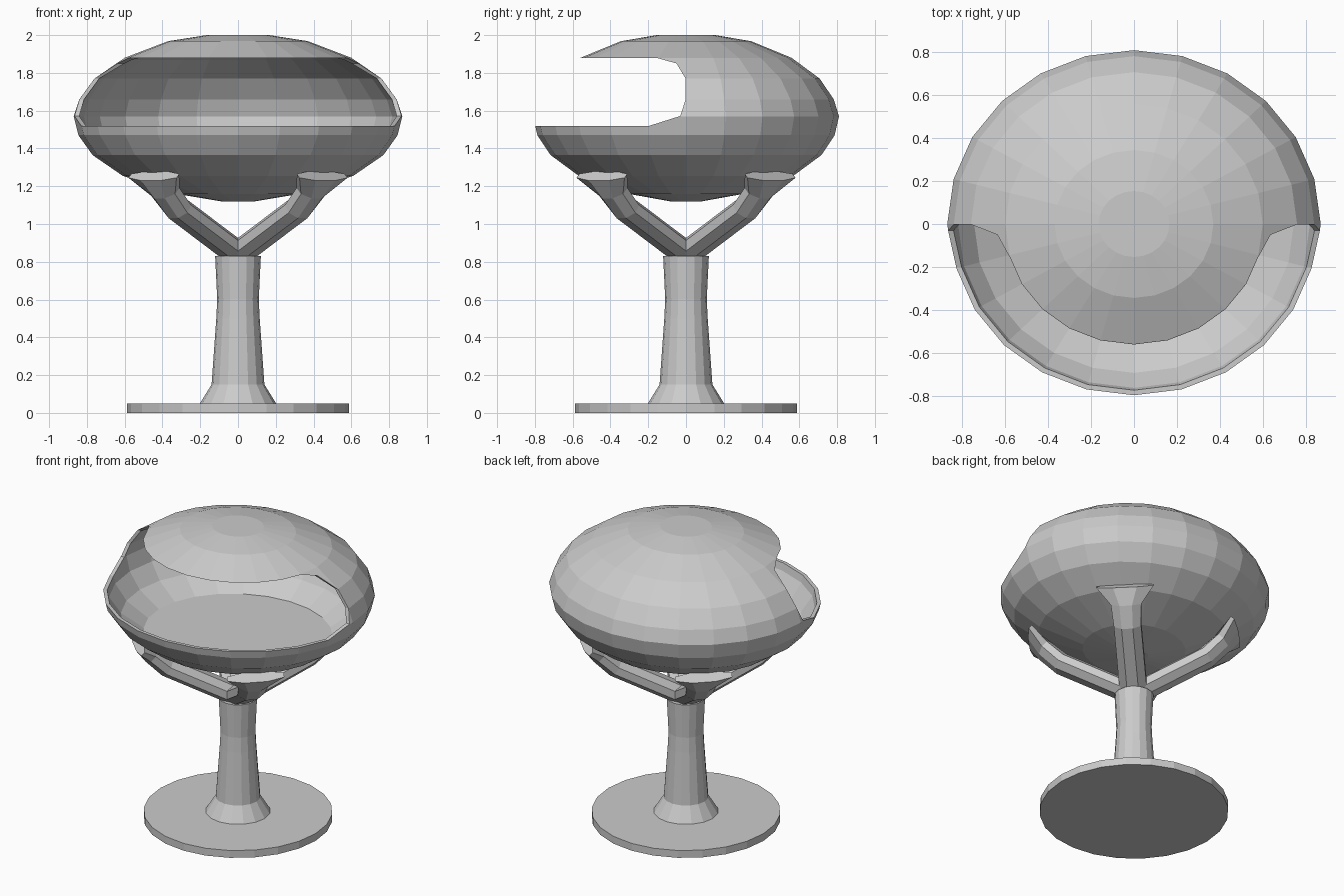
import bpy, bmesh, math
from mathutils import Vector

if "Cube" in bpy.data.objects:
    bpy.data.objects.remove(bpy.data.objects["Cube"])


def finish(name, bm):
    me = bpy.data.meshes.new(name)
    bm.to_mesh(me)
    bm.free()
    ob = bpy.data.objects.new(name, me)
    bpy.context.collection.objects.link(ob)
    return ob


def loft(bm, rings, flip=False):
    """Skin a list of closed point rings and cap both ends."""
    loops = [[bm.verts.new(p) for p in ring] for ring in rings]
    n = len(loops[0])
    faces = []
    for a, b in zip(loops, loops[1:]):
        for i in range(n):
            j = (i + 1) % n
            faces.append(bm.faces.new((a[i], a[j], b[j], b[i])))
    faces.append(bm.faces.new(loops[0][::-1]))
    faces.append(bm.faces.new(loops[-1]))
    bmesh.ops.recalc_face_normals(bm, faces=faces)
    if flip:
        bmesh.ops.reverse_faces(bm, faces=faces)


def lathe_rings(profile, n, sy=1.0):
    return [[(r * math.cos(2 * math.pi * i / n), sy * r * math.sin(2 * math.pi * i / n), z)
             for i in range(n)] for r, z in profile]


# Round base plate
bm = bmesh.new()
loft(bm, lathe_rings([(0.587, 0), (0.587, 0.05)], 24))
finish("base_plate", bm)

# Flared stem
bm = bmesh.new()
loft(bm, lathe_rings([(0.205, 0.045), (0.14, 0.15), (0.115, 0.5),
                      (0.11, 0.6), (0.121, 0.83)], 16))
finish("stem", bm)

# Pod shell: outer skin plus inner cavity with a flat floor
outer = [(0.09, 1.12), (0.33, 1.16), (0.61, 1.255), (0.77, 1.365), (0.845, 1.47),
         (0.87, 1.57), (0.84, 1.66), (0.76, 1.77), (0.60, 1.88), (0.37, 1.968), (0.165, 2.0)]
inner = [(0.60, 1.27)] + [(r - 0.025, z) for r, z in outer[3:8]] + \
        [(0.58, 1.868), (0.36, 1.95), (0.16, 1.98)]
SY = 0.81 / 0.87
bm = bmesh.new()
loft(bm, lathe_rings(outer, 24, SY))
loft(bm, lathe_rings(inner, 24, SY), flip=True)
pod = finish("pod_shell", bm)

# Front opening cut
opening = [(-1.2, 1.878), (-0.15, 1.878), (-0.05, 1.85), (-0.002, 1.77),
           (-0.002, 1.66), (-0.03, 1.572), (-0.2, 1.518), (-1.2, 1.518)]
bm = bmesh.new()
loft(bm, [[(x, y, z) for y, z in opening] for x in (-1.2, 1.2)])
cutter = finish("opening_cutter", bm)
cutter.hide_render = True
cutter.hide_set(True)
mod = pod.modifiers.new("opening", 'BOOLEAN')
mod.operation = 'DIFFERENCE'
mod.solver = 'EXACT'
mod.object = cutter

# Four diagonal arms: (radius, height, half width, half thickness, tilt of section)
sections = [(0.0, 0.84, 0.085, 0.06, 62), (0.45, 1.08, 0.085, 0.06, 55),
            (0.55, 1.175, 0.095, 0.055, 45), (0.63, 1.255, 0.18, 0.035, 45)]
for k in range(4):
    az = math.radians(45 + 90 * k)
    out = Vector((math.cos(az), math.sin(az), 0))
    side = Vector((-math.sin(az), math.cos(az), 0))
    rings = []
    for r, z, w, t, tilt in sections:
        a = math.radians(tilt)
        up = Vector((0, 0, math.sin(a))) - out * math.cos(a)
        c = out * r + Vector((0, 0, z))
        ring = []
        for i in range(8):
            q = 2 * math.pi * (i + 0.5) / 8
            ring.append(c + side * (w * 1.08 * math.cos(q)) + up * (t * 1.08 * math.sin(q)))
        rings.append(ring)
    bm = bmesh.new()
    loft(bm, rings)
    finish("support_arm_%d" % (k + 1), bm)
